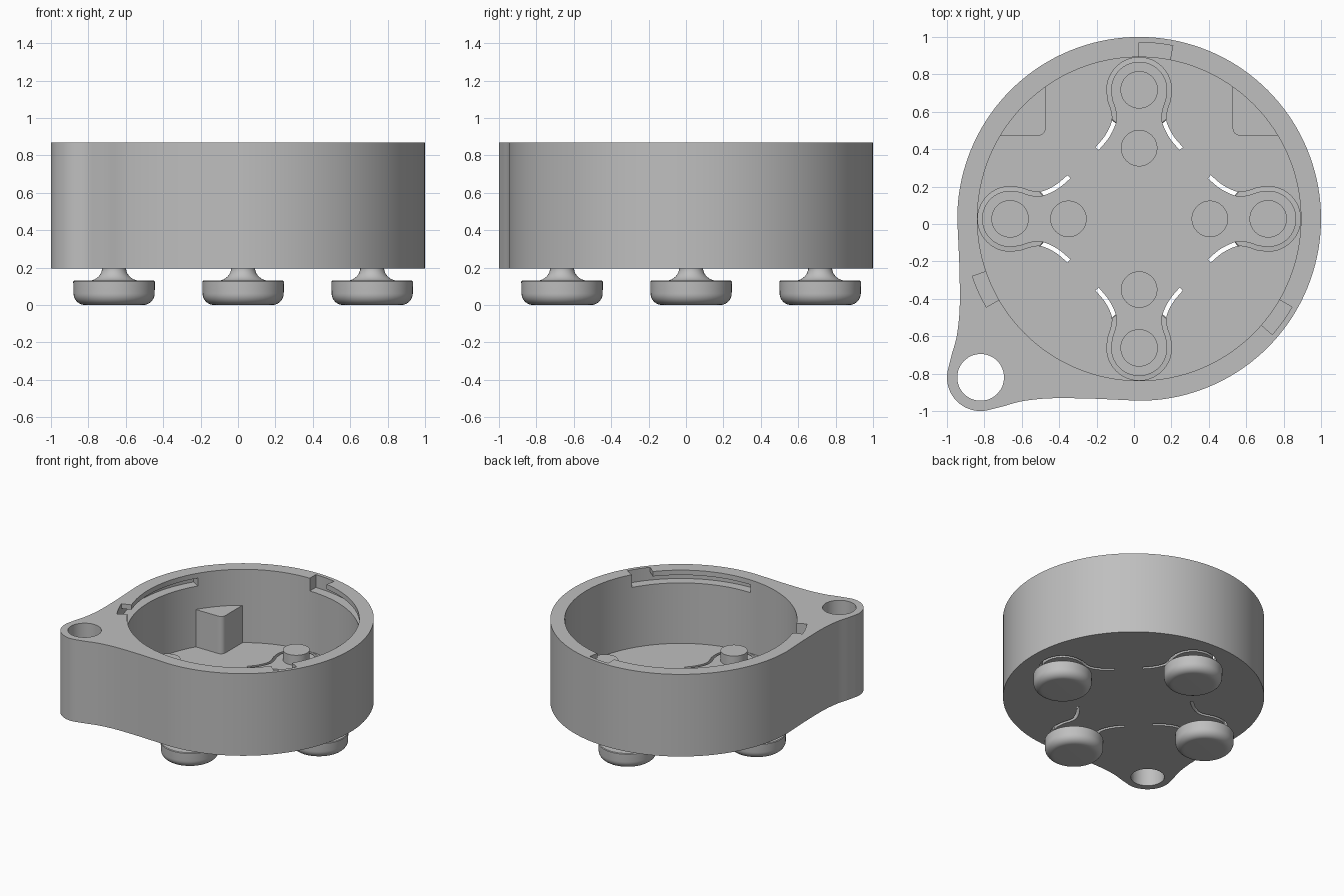
import bpy, bmesh, math
from mathutils import Vector, Matrix

if "Cube" in bpy.data.objects:
    bpy.data.objects.remove(bpy.data.objects["Cube"])

CX = CY = 0.0275            # centre of the round case
R, RI = 0.9725, 0.865       # outer and inner wall radius
Z0, ZF, Z1 = 0.195, 0.268, 0.87   # underside, floor, rim
FOOT_D = 0.69               # distance of the feet from the centre

grey = bpy.data.materials.new("grey_plastic")
grey.diffuse_color = (0.52, 0.52, 0.52, 1)
grey.use_nodes = True
grey.node_tree.nodes["Principled BSDF"].inputs["Base Color"].default_value = grey.diffuse_color


def add(name, bm):
    bmesh.ops.remove_doubles(bm, verts=bm.verts, dist=1e-5)
    bmesh.ops.recalc_face_normals(bm, faces=bm.faces)
    me = bpy.data.meshes.new(name)
    bm.to_mesh(me)
    bm.free()
    ob = bpy.data.objects.new(name, me)
    bpy.context.collection.objects.link(ob)
    me.materials.append(grey)
    return ob


def prism(name, pts, z0, z1):
    bm = bmesh.new()
    face = bm.faces.new([bm.verts.new((x, y, z0)) for x, y in pts])
    top = bmesh.ops.extrude_face_region(bm, geom=[face])["geom"]
    bmesh.ops.translate(bm, vec=(0, 0, z1 - z0),
                        verts=[v for v in top if isinstance(v, bmesh.types.BMVert)])
    return add(name, bm)


def arc(cx, cy, r, a0, a1, n):
    return [(cx + r * math.cos(math.radians(a0 + (a1 - a0) * i / n)),
             cy + r * math.sin(math.radians(a0 + (a1 - a0) * i / n))) for i in range(n + 1)]


def circle(cx, cy, r, n=64):
    return arc(cx, cy, r, 0, 360, n)[:-1]


def sector(name, a0, a1, r0, r1, z0, z1):
    n = max(6, int(a1 - a0) // 2)
    return prism(name, arc(CX, CY, r1, a0, a1, n) + arc(CX, CY, r0, a1, a0, n), z0, z1)


def spline(pts, n=6):
    # Catmull-Rom curve through the points
    p = [Vector(q) for q in pts]
    p = [2 * p[0] - p[1]] + p + [2 * p[-1] - p[-2]]
    out = []
    for i in range(1, len(p) - 2):
        a, b, c, d = p[i - 1:i + 3]
        for k in range(n):
            t = k / n
            out.append(0.5 * (2 * b + (c - a) * t + (2 * a - 5 * b + 4 * c - d) * t * t
                              + (3 * b - a - 3 * c + d) * t ** 3))
    return out + [p[-2]]


def lathe(name, profile, cx, cy, n=48):
    bm = bmesh.new()
    vs = [bm.verts.new((r, 0, z)) for r, z in profile]
    es = [bm.edges.new(e) for e in zip(vs, vs[1:])]
    bmesh.ops.spin(bm, geom=vs + es, cent=(0, 0, 0), axis=(0, 0, 1),
                   angle=2 * math.pi, steps=n, use_merge=False)
    bmesh.ops.translate(bm, verts=bm.verts, vec=(cx, cy, 0))
    return add(name, bm)


def smooth(ob, angle=30):
    bpy.ops.object.select_all(action='DESELECT')
    ob.select_set(True)
    bpy.context.view_layer.objects.active = ob
    bpy.ops.object.shade_smooth_by_angle(angle=math.radians(angle))


# case outline: round body flowing into a lug, symmetric about the diagonal
flare = [(-0.789, -0.997), (-0.7, -0.975), (-0.6, -0.948), (-0.45, -0.932),
         (-0.25, -0.933), (-0.1, -0.939), (CX, CY - R)]
lower = [tuple(p) for p in spline(flare)]
left = [(y, x) for x, y in reversed(lower)]
outline = (arc(CX, CY, R, -90, 180, 108)[:-1] + left
           + arc(-0.82, -0.82, 0.18, 172, 278, 28)[1:-1] + lower[:-1])
case = prism("case", outline, Z0, Z1)

# cutters: cavity and lug hole
cutters = [prism("cut_cavity", circle(CX, CY, RI, 128), ZF, 1.0),
           prism("cut_lug_hole", circle(-0.82, -0.82, 0.125, 48), 0.1, 1.0)]

# bayonet notches and grooves, three times round the rim
for a in (90, 210, 330):
    cutters.append(sector("cut_notch", a - 11, a, 0.80, 0.943, 0.765, 1.0))
    cutters.append(sector("cut_groove", a - 62, a - 0.01, 0.805, 0.9425, 0.7651, 0.83))

# spring-tab slots around each foot, with a shallow round recess inboard
half = [(0.225, -0.315), (0.175, -0.255), (0.143, -0.195), (0.132, -0.15),
        (0.140, -0.10), (0.155, -0.055), (0.1615, 0.0)]
mid = ([Vector(p) for p in spline(half, 5)]
       + [Vector(p) for p in arc(0, 0, 0.1615, 0, 180, 32)[1:-1]]
       + [Vector((-x, y)) for x, y in reversed(spline(half, 5))])
sideA, sideB = [], []
for i, p in enumerate(mid):
    t = (mid[min(i + 1, len(mid) - 1)] - mid[max(i - 1, 0)]).normalized()
    nrm = Vector((t.y, -t.x)) * 0.0115
    sideA.append(p + nrm)
    sideB.append(p - nrm)
for k in range(4):
    rot = Matrix.Rotation(k * math.pi / 2, 2)
    c = Vector((CX, CY))
    band = [c + rot @ (p + Vector((0, FOOT_D))) for p in sideA + sideB[::-1]]
    cutters.append(prism("cut_tab_slot", [tuple(p) for p in band], 0.1, 0.3))
    q = c + rot @ Vector((0, 0.378))
    cutters.append(prism("cut_recess", circle(q.x, q.y, 0.095, 40), ZF - 0.03, 0.4))

bpy.context.view_layer.objects.active = case
for cut in cutters:
    m = case.modifiers.new("cut", 'BOOLEAN')
    m.operation, m.solver, m.object = 'DIFFERENCE', 'EXACT', cut
    bpy.ops.object.modifier_apply(modifier=m.name)
    bpy.data.objects.remove(cut)
smooth(case)

# feet: rounded pad, flared neck and the peg above the floor, in one turning
profile = ([(0, 0), (0.15, 0)]
           + arc(0.155, 0.062, 0.062, -80, 0, 8)
           + [(0.2185, 0.125), (0.2135, 0.13), (0.125, 0.13), (0.102, 0.138), (0.083, 0.152),
              (0.070, 0.170), (0.064, 0.19), (0.064, 0.23), (0.1, 0.23), (0.1, 0.35), (0, 0.35)])
for k, name in enumerate(("back_foot", "left_foot", "front_foot", "right_foot")):
    q = Matrix.Rotation(k * math.pi / 2, 2) @ Vector((0, FOOT_D))
    smooth(lathe(name, profile, CX + q.x, CY + q.y), 35)

# corner blocks against the back of the inner wall
for s, name in ((1, "right_block"), (-1, "left_block")):
    rb = RI + 0.02
    a0 = math.degrees(math.asin(0.445 / rb))
    a1 = math.degrees(math.acos(0.5 / rb))
    pts = arc(0, 0, rb, a0, a1, 10) + arc(0.54, 0.485, 0.04, 180, 270, 6)
    smooth(prism(name, [(CX + s * x, CY + y) for x, y in pts], ZF - 0.01, 0.575))
